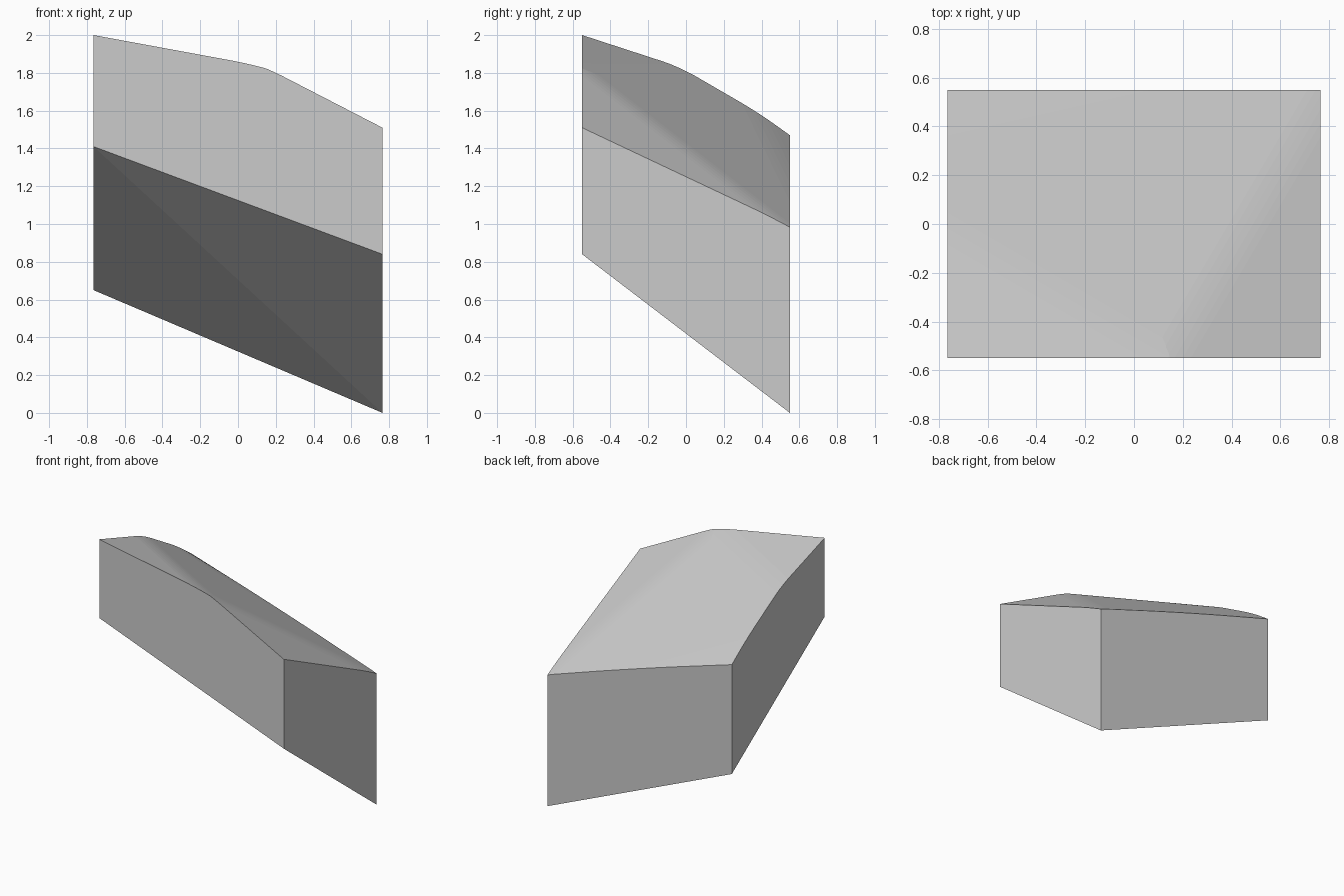
import bpy
import bmesh
from mathutils import Vector

cube = bpy.data.objects.get("Cube")
if cube:
    bpy.data.objects.remove(cube, do_unlink=True)

HX, HY = 0.765, 0.55
BLEND = 0.1          # half width of the rounded creases
STEPS = 6

grey = bpy.data.materials.new("light grey")
grey.use_nodes = True
colour = (0.6, 0.6, 0.6, 1)
grey.diffuse_color = colour
grey.node_tree.nodes["Principled BSDF"].inputs["Base Color"].default_value = colour


def cut_above(bm, a, b, c):
    """Remove everything above the plane z = a + b*x + c*y and cap it."""
    cut = bmesh.ops.bisect_plane(
        bm, geom=bm.verts[:] + bm.edges[:] + bm.faces[:], dist=1e-5,
        plane_co=Vector((0, 0, a)), plane_no=Vector((-b, -c, 1)).normalized(),
        clear_outer=True)
    edges = [e for e in cut["geom_cut"] if isinstance(e, bmesh.types.BMEdge)]
    rim = [e for e in edges if e.is_boundary]
    if len(rim) > 2:
        bmesh.ops.edgeloop_fill(bm, edges=rim)


bm = bmesh.new()
bmesh.ops.create_cube(bm, size=2)

# Slanted underside, folded along one diagonal
bottom = {(-1, -1): 1.41, (1, -1): 0.84, (-1, 1): 0.65, (1, 1): 0.0}
fold = []
for v in bm.verts:
    corner = (round(v.co.x), round(v.co.y))
    if v.co.z < 0:
        v.co.z = bottom[corner]
        if corner[0] == corner[1]:
            fold.append(v)
    else:
        v.co.z = 2.5
    v.co.x *= HX
    v.co.y *= HY
bmesh.ops.connect_verts(bm, verts=fold)

# Sloping top: one main plane, then three corners that fall away from it
main = Vector((1.558, -0.332, -0.58))
cut_above(bm, *main)

# Each corner: steepness, and distance past the crease as (constant, x, y)
corners = [
    (0.254, Vector((-0.48, -0.582, -1))),       # front right
    (0.184, Vector((-0.472, 1, -0.586))),       # front left
    (0.134, Vector((-0.55, -0.225, 1))),        # back right
]
for steep, past in corners:
    for i in range(1, STEPS + 1):
        t = i / STEPS
        ease = Vector((BLEND * t * (1 - t), 0, 0))
        cut_above(bm, *(main - steep * (t * past + ease)))

bmesh.ops.recalc_face_normals(bm, faces=bm.faces[:])
mesh = bpy.data.meshes.new("slanted_block")
bm.to_mesh(mesh)
bm.free()
mesh.materials.append(grey)
block = bpy.data.objects.new("slanted_block", mesh)
bpy.context.collection.objects.link(block)
